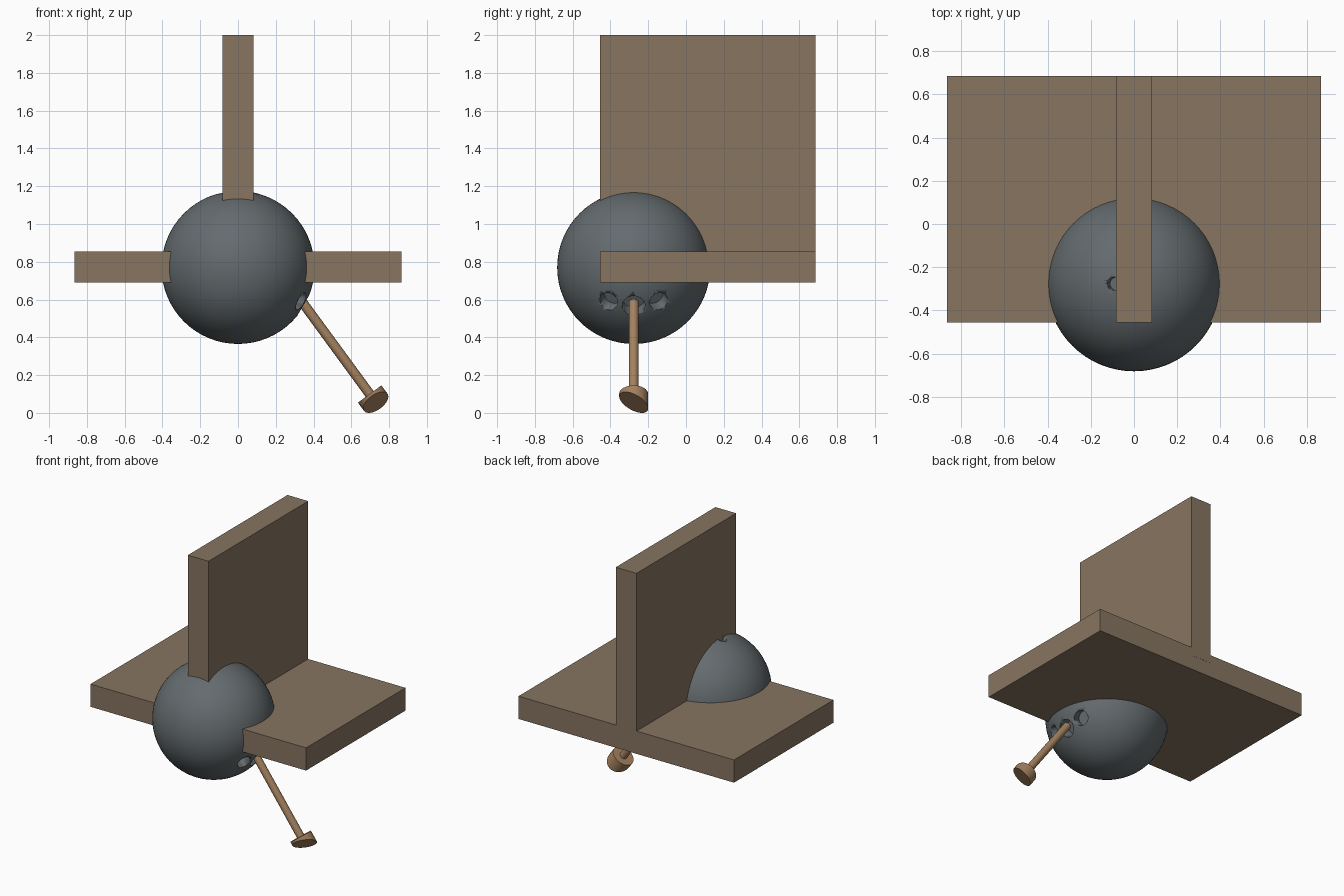
import bpy, math
from mathutils import Vector

if "Cube" in bpy.data.objects:
    bpy.data.objects.remove(bpy.data.objects["Cube"])

def material(name, rgb):
    m = bpy.data.materials.new(name)
    m.diffuse_color = (*rgb, 1)
    m.use_nodes = True
    m.node_tree.nodes["Principled BSDF"].inputs["Base Color"].default_value = m.diffuse_color
    return m

BOARD = material("board brown", (0.242, 0.178, 0.119))
STICK = material("peg tan", (0.37, 0.22, 0.115))
GREY = material("ball grey", (0.127, 0.147, 0.156))

def finish(name, mat, smooth=False):
    ob = bpy.context.object
    ob.name = name
    ob.data.materials.append(mat)
    if smooth:
        bpy.ops.object.shade_smooth_by_angle(angle=math.radians(35))
    return ob

def box(name, lo, hi, mat):
    lo, hi = Vector(lo), Vector(hi)
    bpy.ops.mesh.primitive_cube_add(size=1, location=(lo + hi) / 2)
    bpy.context.object.scale = hi - lo
    bpy.ops.object.transform_apply(location=False, rotation=False, scale=True)
    return finish(name, mat)

def rod(name, a, b, r, mat, sides=32):
    a, b = Vector(a), Vector(b)
    d = b - a
    bpy.ops.mesh.primitive_cylinder_add(vertices=sides, radius=r, depth=d.length,
        location=(a + b) / 2, rotation=d.to_track_quat('Z', 'Y').to_euler())
    return finish(name, mat, True)

# Crossing boards
box("horizontal_board", (-0.865, -0.455, 0.69), (0.865, 0.685, 0.855), BOARD)
box("vertical_board", (-0.083, -0.456, 0.795), (0.083, 0.686, 2.0), BOARD)

# Ball with drilled holes
C, R = Vector((0, -0.277, 0.77)), 0.405
bpy.ops.mesh.primitive_uv_sphere_add(segments=64, ring_count=32, radius=R, location=C)
ball = finish("ball", GREY, True)

def drill(direction, radius, depth):
    d = Vector(direction).normalized()
    cutter = rod("hole_cutter", C + d * (R - depth), C + d * (R + 0.1), radius, GREY)
    cutter.hide_render = True
    cutter.hide_set(True)
    mod = ball.modifiers.new("hole", 'BOOLEAN')
    mod.operation, mod.object, mod.solver = 'DIFFERENCE', cutter, 'EXACT'

drill((0.34, 0, -0.20), 0.06, 0.09)
for side in (-1, 1):
    drill((0.335, 0.133 * side, -0.18), 0.05, 0.08)
drill((-0.095, 0, 0.39), 0.03, 0.06)

# Peg sticking out of the central hole
top, foot = Vector((0.34, -0.277, 0.587)), Vector((0.697, -0.277, 0.1))
axis = (foot - top).normalized()
rod("peg_shaft", top, foot + axis * 0.01, 0.026, STICK, 24)

# Peg head: a disc with its end cut at a slant, thicker toward the back
head = rod("peg_head", foot, foot + axis * 0.055, 0.077, STICK)
inv = head.matrix_basis.inverted()
for v in head.data.vertices:
    p = head.matrix_basis @ v.co
    if (p - foot).dot(axis) > 0.03:
        p += axis * (0.04 / 0.077) * (p.y - foot.y)
        v.co = inv @ p
